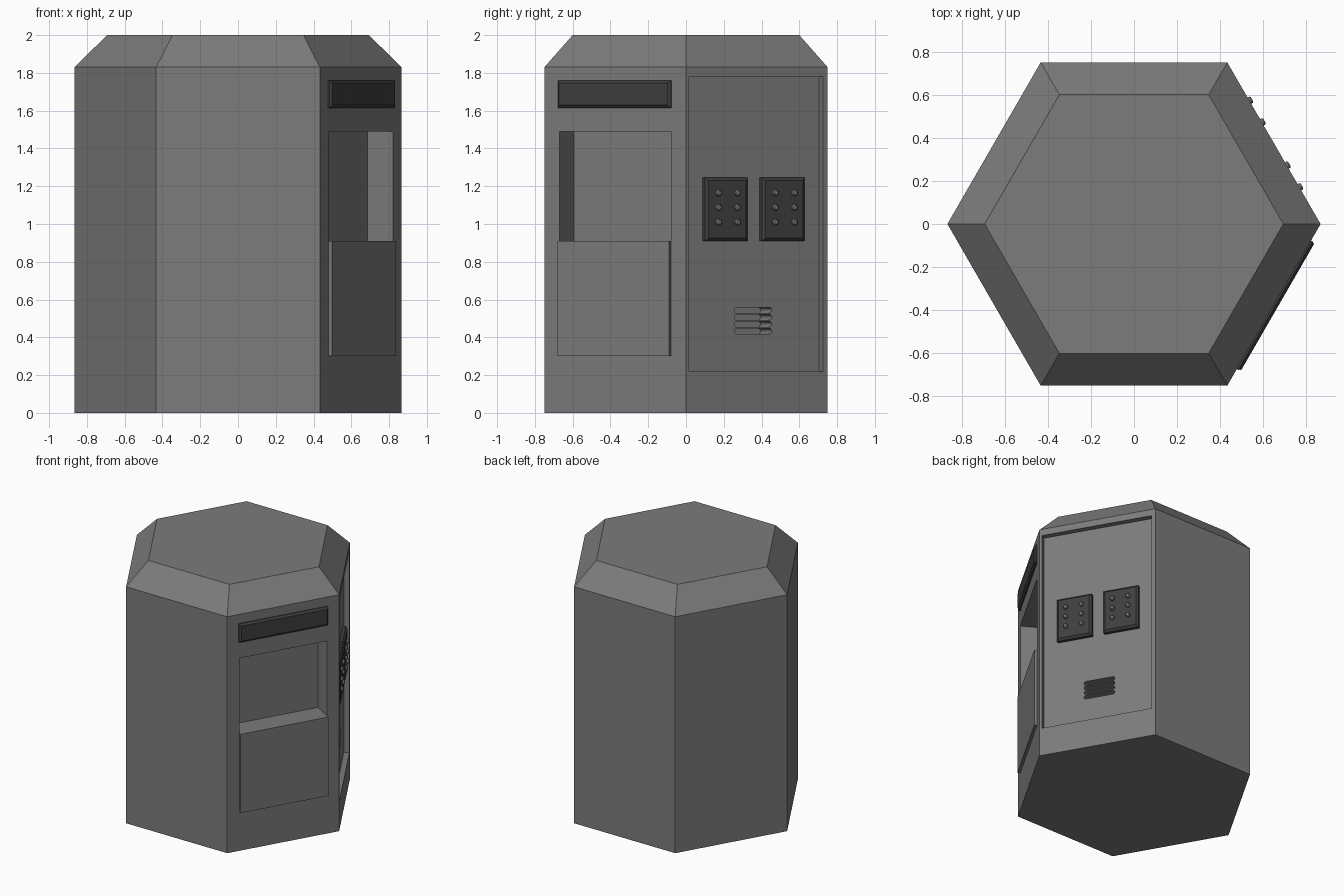
import bpy, bmesh, math
from mathutils import Matrix, Vector

if "Cube" in bpy.data.objects:
    bpy.data.objects.remove(bpy.data.objects["Cube"])


def grey(name, v):
    m = bpy.data.materials.new(name)
    m.diffuse_color = (v, v, v, 1)
    m.use_nodes = True
    m.node_tree.nodes["Principled BSDF"].inputs["Base Color"].default_value = m.diffuse_color
    return m


BODY, DARK = grey("casing_grey", 0.2), grey("dark_grey", 0.05)


def loft(name, loops, mat, matrix=Matrix()):
    """Closed solid skinned through successive point loops."""
    bm = bmesh.new()
    rings = [[bm.verts.new(matrix @ Vector(p)) for p in loop] for loop in loops]
    n = len(rings[0])
    for a, b in zip(rings, rings[1:]):
        for i in range(n):
            j = (i + 1) % n
            bm.faces.new((a[i], a[j], b[j], b[i]))
    bm.faces.new(rings[0][::-1])
    bm.faces.new(rings[-1])
    bmesh.ops.recalc_face_normals(bm, faces=bm.faces)
    me = bpy.data.meshes.new(name)
    bm.to_mesh(me)
    bm.free()
    me.materials.append(mat)
    ob = bpy.data.objects.new(name, me)
    bpy.context.collection.objects.link(ob)
    return ob


def side(deg):
    """Frame of a hexagon side: x along it, y up, z outward from the axis."""
    a = math.radians(deg)
    u, n = (-math.sin(a), math.cos(a)), (math.cos(a), math.sin(a))
    return Matrix(((u[0], 0, n[0], 0), (u[1], 0, n[1], 0), (0, 1, 0, 0), (0, 0, 0, 1)))


def rect(x0, x1, y0, y1, z, inset=0):
    return [(x0 + inset, y0 + inset, z), (x1 - inset, y0 + inset, z),
            (x1 - inset, y1 - inset, z), (x0 + inset, y1 - inset, z)]


def ring(r, z, n, cx=0, cy=0):
    return [(cx + r * math.cos(2 * math.pi * i / n),
             cy + r * math.sin(2 * math.pi * i / n), z) for i in range(n)]


def capsule(length, height, cy, z, n=6):
    r, pts = height / 2, []
    for s in (1, -1):
        for i in range(n + 1):
            t = math.pi * (i / n - 0.5)
            pts.append((s * (length / 2 - r + r * math.cos(t)), cy + s * r * math.sin(t), z))
    return pts


def carve(target, cutter):
    mod = target.modifiers.new("cut", 'BOOLEAN')
    mod.operation, mod.solver, mod.object = 'DIFFERENCE', 'EXACT', cutter
    bpy.context.view_layer.objects.active = target
    bpy.ops.object.modifier_apply(modifier=mod.name)
    bpy.data.objects.remove(cutter)


front, door = side(-30), side(30)

# Hexagonal casing with a sloped roof edge
casing = loft("casing", [ring(0.866, 0, 6), ring(0.866, 1.83, 6), ring(0.693, 2, 6)], BODY)

# Service opening, recessed door and ventilation slots
carve(casing, loft("opening_cutter", [rect(-0.34, 0.34, 0.91, 1.49, z) for z in (0.595, 0.9)],
                   BODY, front))
carve(casing, loft("door_cutter", [rect(-0.415, 0.404, 0.22, 1.78, z) for z in (0.71, 0.9)],
                   BODY, door))
for i in range(4):
    cy = 0.432 + i * 0.037
    carve(casing, loft("vent_cutter", [capsule(0.23, 0.03, cy, z) for z in (0.59, 0.8)],
                       BODY, door))

# Raised panel below the opening and sign strip above it
loft("lower_panel", [rect(-0.34, 0.34, 0.3, 0.91, z) for z in (0.74, 0.77)], BODY, front)
loft("sign_strip", [rect(-0.345, 0.345, 1.615, 1.76, 0.74),
                    rect(-0.345, 0.345, 1.615, 1.76, 0.758),
                    rect(-0.345, 0.345, 1.615, 1.76, 0.77, 0.014)], DARK, front)

# Two button pads with six round buttons each
for k, cx in enumerate((-0.178, 0.17)):
    box = (cx - 0.13, cx + 0.13, 0.91, 1.245)
    loft(f"button_pad_{k}", [rect(*box, 0.70), rect(*box, 0.733), rect(*box, 0.747, 0.015)],
         DARK, door)
    for dx in (-0.058, 0.058):
        for y in (1.01, 1.088, 1.165):
            loft("button", [ring(0.017, z, 12, cx + dx, y) for z in (0.74, 0.758)]
                 + [ring(0.011, 0.764, 12, cx + dx, y)], BODY, door)
